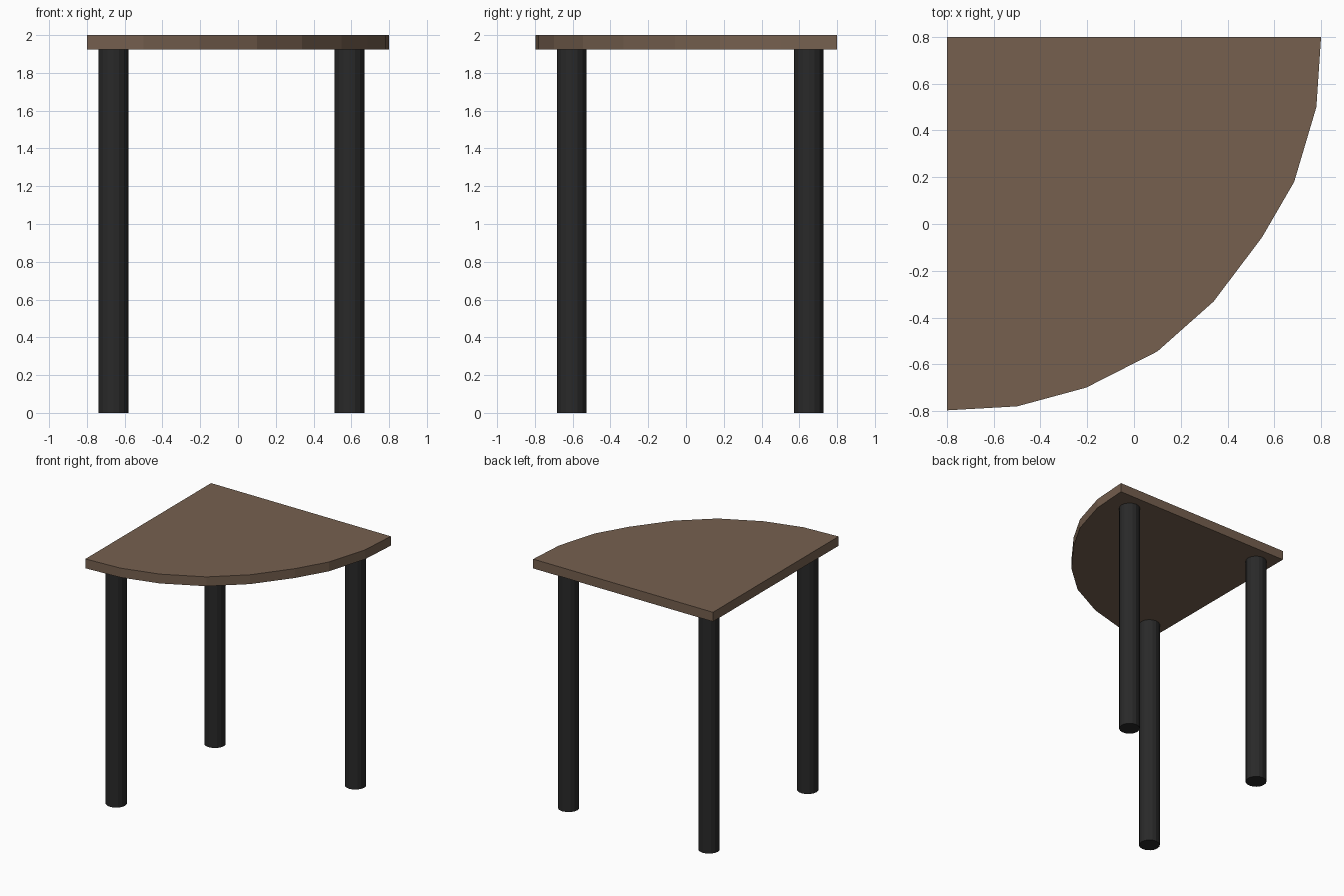
import bpy, bmesh

if "Cube" in bpy.data.objects:
    bpy.data.objects.remove(bpy.data.objects["Cube"])


def material(name, rgb):
    m = bpy.data.materials.new(name)
    m.diffuse_color = (*rgb, 1)
    m.use_nodes = True
    m.node_tree.nodes["Principled BSDF"].inputs["Base Color"].default_value = m.diffuse_color
    return m


wood = material("brown_wood", (0.18, 0.117, 0.078))
black = material("black_metal", (0.022, 0.022, 0.022))

# Quarter-round table top, extruded from its outline
TOP, UNDER = 2.0, 1.925
outline = [(-0.80, 0.80), (-0.80, -0.797), (-0.50, -0.78), (-0.205, -0.70),
           (0.10, -0.545), (0.34, -0.332), (0.547, -0.058), (0.685, 0.18),
           (0.78, 0.50), (0.80, 0.80)]
bm = bmesh.new()
face = bm.faces.new([bm.verts.new((x, y, UNDER)) for x, y in outline])
ext = bmesh.ops.extrude_face_region(bm, geom=[face], use_keep_orig=True)
for v in ext["geom"]:
    if isinstance(v, bmesh.types.BMVert):
        v.co.z = TOP
bmesh.ops.recalc_face_normals(bm, faces=bm.faces)
mesh = bpy.data.meshes.new("table_top")
bm.to_mesh(mesh)
bm.free()
mesh.materials.append(wood)
bpy.context.collection.objects.link(bpy.data.objects.new("table_top", mesh))

# Three round legs, one under each corner
for name, x, y in (("front_left_leg", -0.66, -0.605),
                   ("back_left_leg", -0.66, 0.65),
                   ("back_right_leg", 0.59, 0.65)):
    bpy.ops.mesh.primitive_cylinder_add(vertices=16, radius=0.079, depth=UNDER,
                                        location=(x, y, UNDER / 2))
    leg = bpy.context.object
    leg.name = name
    leg.data.materials.append(black)
